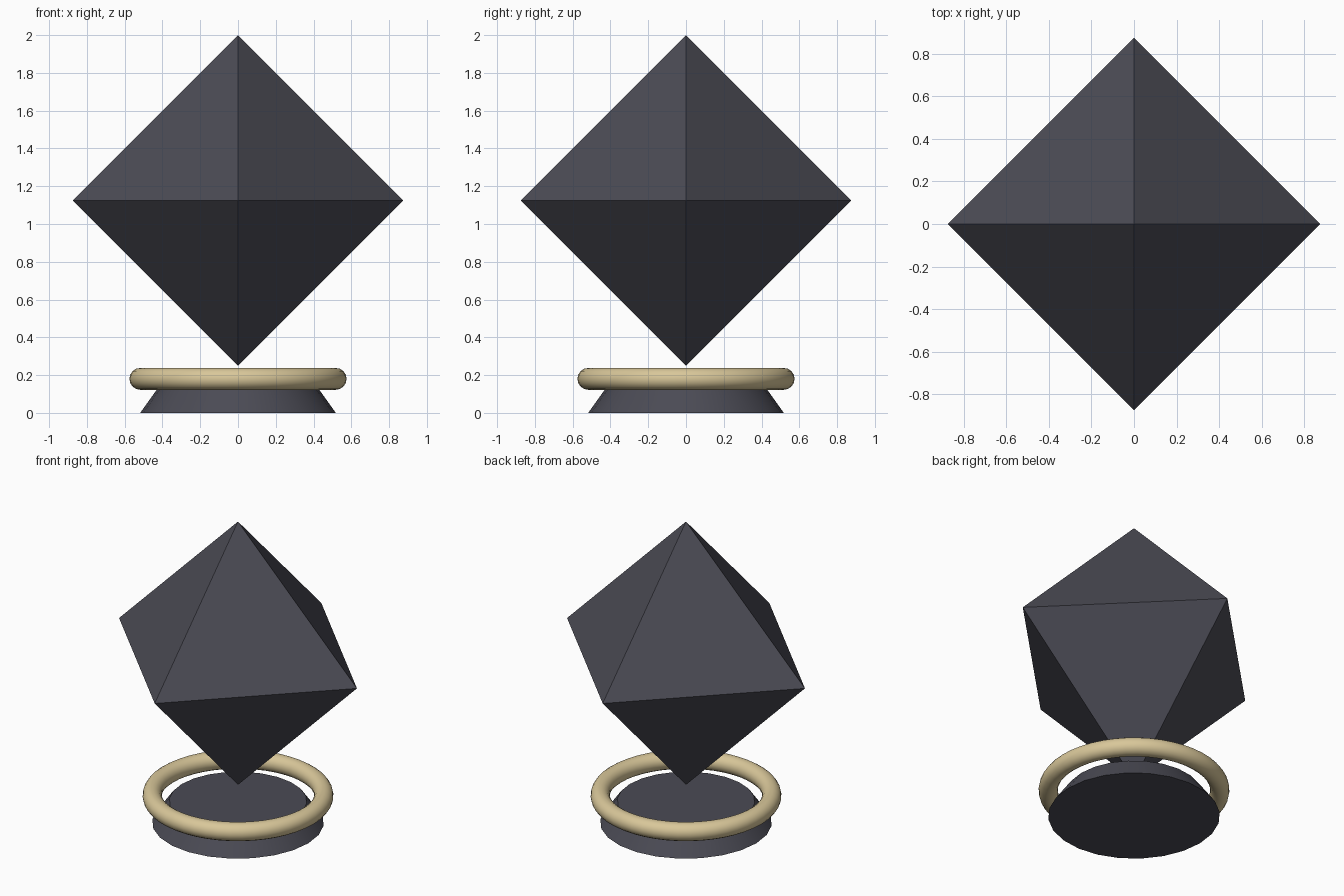
import bpy
import math

if "Cube" in bpy.data.objects:
    bpy.data.objects.remove(bpy.data.objects["Cube"])


def material(name, rgb):
    mat = bpy.data.materials.new(name)
    mat.diffuse_color = (*rgb, 1)
    mat.use_nodes = True
    mat.node_tree.nodes["Principled BSDF"].inputs["Base Color"].default_value = mat.diffuse_color
    return mat


def finish(name, mat, smooth=True):
    obj = bpy.context.object
    obj.name = name
    obj.data.materials.append(mat)
    if smooth:
        bpy.ops.object.shade_smooth_by_angle(angle=math.radians(35))
    return obj


dark = material("dark_stone", (0.07, 0.07, 0.09))
gold = material("pale_gold", (0.69, 0.57, 0.32))

# Tapered round foot
bpy.ops.mesh.primitive_cone_add(vertices=24, radius1=0.518, radius2=0.415,
                                depth=0.144, location=(0, 0, 0.072))
finish("base", dark)

# Ring floating around the top of the foot
bpy.ops.mesh.primitive_torus_add(major_radius=0.517, minor_radius=0.058,
                                 major_segments=48, minor_segments=16,
                                 location=(0, 0, 0.18))
finish("ring", gold)

# Octahedron: two four-sided pyramids sharing one waist
R, Z = 0.875, 1.125
corners = [(R, 0, Z), (0, R, Z), (-R, 0, Z), (0, -R, Z), (0, 0, Z + R), (0, 0, Z - R)]
faces = []
for i in range(4):
    j = (i + 1) % 4
    faces += [(i, j, 4), (j, i, 5)]
mesh = bpy.data.meshes.new("crystal")
mesh.from_pydata(corners, [], faces)
crystal = bpy.data.objects.new("crystal", mesh)
bpy.context.collection.objects.link(crystal)
mesh.materials.append(dark)
